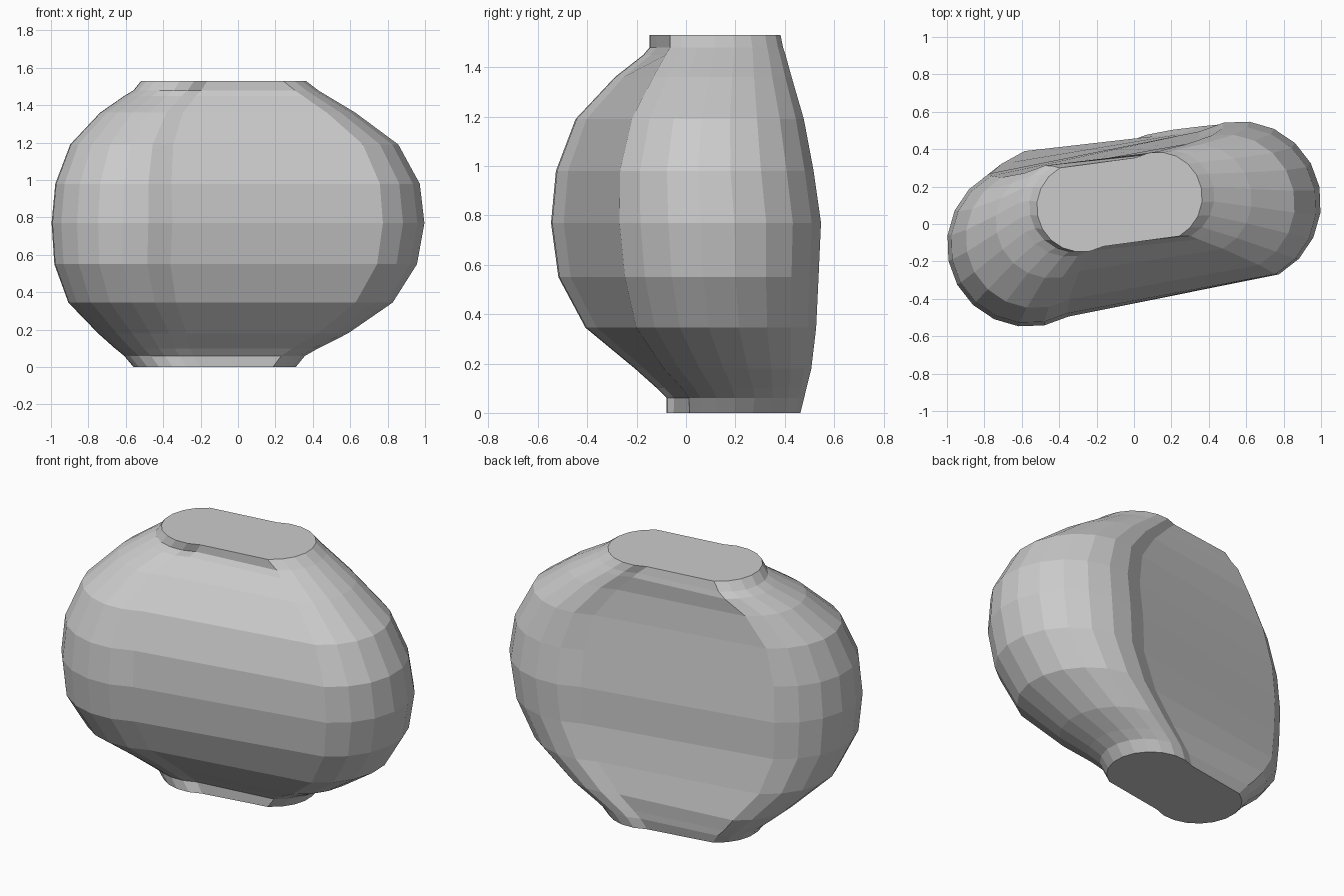
import bpy
import bmesh
from math import cos, sin, radians
from mathutils import Vector

# Remove the default cube
default_cube = bpy.data.objects.get("Cube")
if default_cube:
    bpy.data.objects.remove(default_cube, do_unlink=True)

# Single clay colour
clay = bpy.data.materials.new("grey_clay")
clay.use_nodes = True
clay.diffuse_color = (0.6, 0.6, 0.6, 1)
for node in clay.node_tree.nodes:
    if node.type == 'BSDF_PRINCIPLED':
        node.inputs["Base Color"].default_value = clay.diffuse_color
        node.inputs["Roughness"].default_value = 0.8

# Body levels: height, left/right extents, front/back extents, end radius
LEVELS = [
    (0, -.56, .31, -.08, .465, .24),
    (.06, -.61, .36, -.08, .48, .25),
    (.1, -.66, .43, -.12, .49, .27),
    (.18, -.75, .59, -.21, .51, .32),
    (.345, -.91, .83, -.41, .53, .39),
    (.55, -.985, .96, -.52, .54, .42),
    (.77, -1, 1, -.55, .55, .437),
    (.98, -.98, .975, -.53, .52, .42),
    (1.19, -.9, .86, -.45, .48, .373),
    (1.36, -.74, .63, -.29, .43, .3),
    (1.45, -.61, .48, -.175, .405, .26),
    (1.48, -.56, .43, -.15, .395, .245),
    (1.53, -.52, .365, -.15, .385, .24),
]
SEGMENTS = 10
START_ANGLE = -61


def half_circle(center, radius, start, height):
    """Points of one rounded end, counter-clockwise."""
    points = []
    for step in range(SEGMENTS + 1):
        angle = radians(start + 180 * step / SEGMENTS)
        points.append(Vector((center[0] + radius * cos(angle),
                              center[1] + radius * sin(angle), height)))
    return points


def section(height, x_min, x_max, y_min, y_max, radius):
    """Two opposed half circles joined by the flat front and back."""
    far_end = (x_max - radius, y_max - radius)
    near_end = (x_min + radius, y_min + radius)
    return (half_circle(far_end, radius, START_ANGLE, height)
            + half_circle(near_end, radius, START_ANGLE + 180, height))


def bridge(bm, lower, upper):
    """Faces between two neighbouring sections."""
    count = len(lower)
    for i in range(count):
        j = (i + 1) % count
        bm.faces.new((lower[i], lower[j], upper[j], upper[i]))


# Vase body, lofted through the sections and closed with flat caps
bm = bmesh.new()
rings = [[bm.verts.new(p) for p in section(*level)] for level in LEVELS]
for lower, upper in zip(rings, rings[1:]):
    bridge(bm, lower, upper)
bm.faces.new(rings[0][::-1])
bm.faces.new(rings[-1])
bmesh.ops.recalc_face_normals(bm, faces=bm.faces)

mesh = bpy.data.meshes.new("vase_body")
bm.to_mesh(mesh)
bm.free()
mesh.materials.append(clay)
body = bpy.data.objects.new("vase_body", mesh)
bpy.context.collection.objects.link(body)
